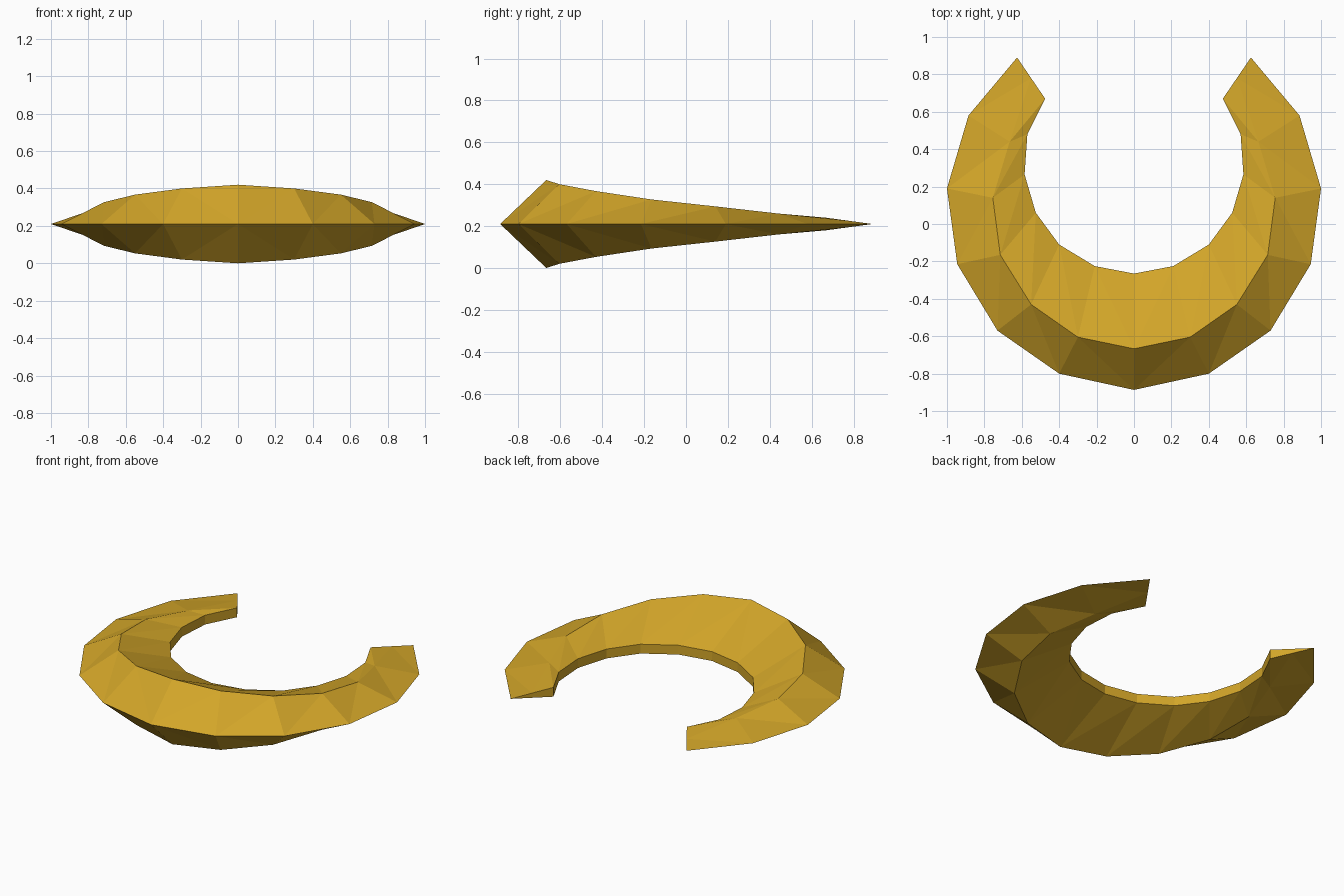
import bpy
import bmesh

cube = bpy.data.objects.get("Cube")
if cube:
    bpy.data.objects.remove(cube, do_unlink=True)

MID = 0.21      # height of the symmetry plane
LIP = 0.03      # half height of the inner wall

# Half outlines, running from the front centre round to the open tip
outer = [(0, -.887), (.40, -.80), (.73, -.57), (.945, -.215),
         (1, .19), (.885, .58), (.625, .89)]
ridge = [(0, -.667, .21), (.30, -.605, .19), (.55, -.43, .157), (.715, -.165, .117),
         (.755, .14, .084), (.665, .44, .05), (.55, .78, .015)]
inner = [(0, -.265), (.21, -.225), (.40, -.11), (.525, .06),
         (.585, .265), (.57, .48), (.475, .67)]

# Gold material
gold = bpy.data.materials.new("gold")
gold.use_nodes = True
colour = (0.65, 0.38, 0.022, 1)
gold.diffuse_color = colour
gold.node_tree.nodes["Principled BSDF"].inputs["Base Color"].default_value = colour

# Upper left quarter: outer edge, ridge, lip and wall middle at each station
bm = bmesh.new()
rings = []
for o, r, i in zip(outer, ridge, inner):
    points = [(*o, 0), r, (*i, LIP), (*i, 0)]
    rings.append([bm.verts.new(p) for p in points])

for here, there in zip(rings, rings[1:]):
    for k in range(3):
        bm.faces.new((here[k], there[k], there[k + 1]))
        bm.faces.new((here[k], there[k + 1], here[k + 1]))

# Tip cap
bm.faces.new(rings[-1][::-1])

mesh = bpy.data.meshes.new("crescent_ring")
bm.to_mesh(mesh)
bm.free()
mesh.materials.append(gold)
ring = bpy.data.objects.new("crescent_ring", mesh)
bpy.context.collection.objects.link(ring)
ring.location.z = MID

# Mirror left to right and top to bottom
mirror = ring.modifiers.new("mirror", 'MIRROR')
mirror.use_axis = (True, False, True)
mirror.use_clip = True
mirror.merge_threshold = 0.001
